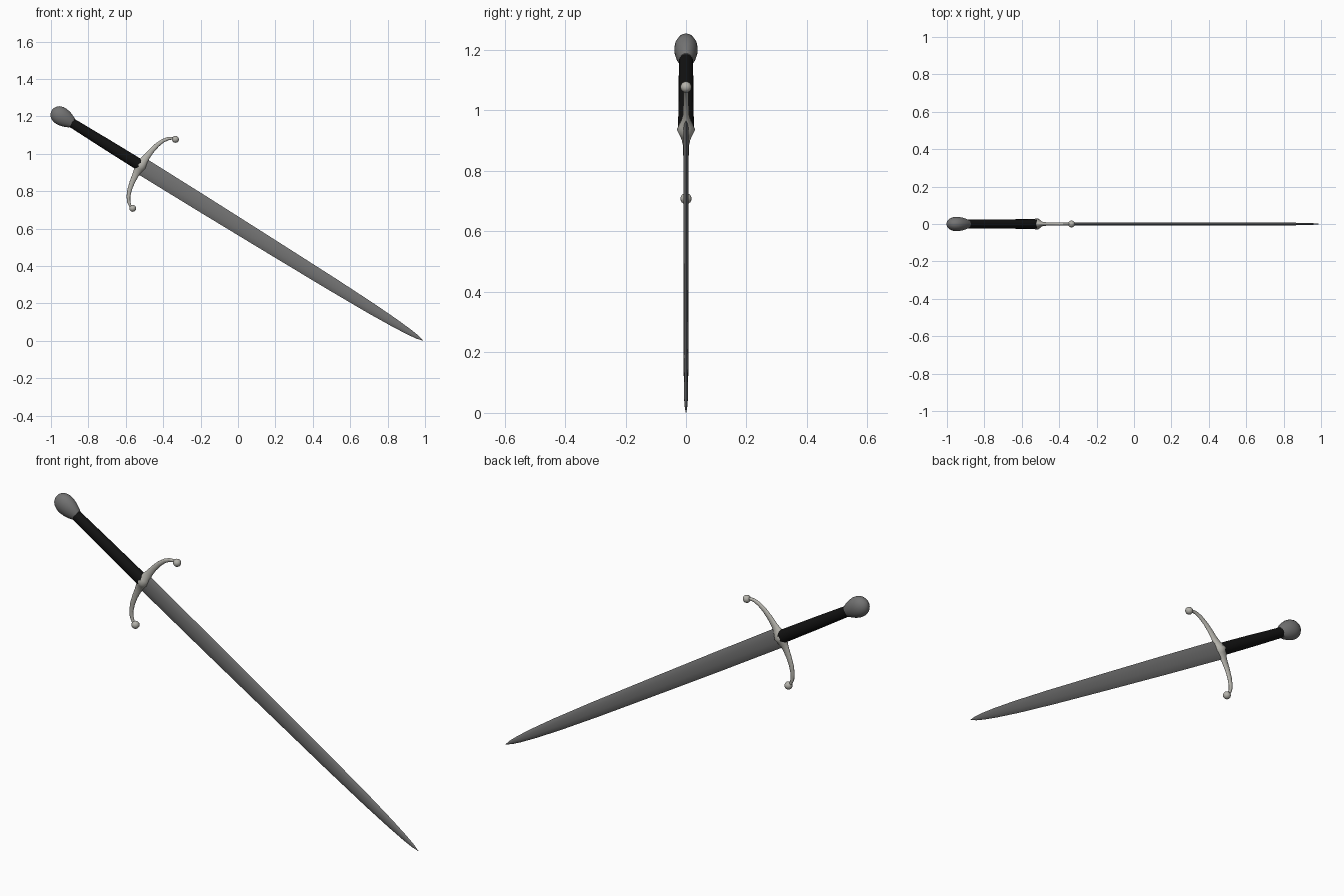
import bpy, bmesh, math
from mathutils import Matrix, Vector

if "Cube" in bpy.data.objects:
    bpy.data.objects.remove(bpy.data.objects["Cube"])

# Sword is modelled along local x (tip at +x), width along z, then tilted
PLACE = Matrix.Translation((-0.52, 0, 0.937)) @ Matrix.Rotation(math.radians(31.8), 4, 'Y')


def material(name, rgb):
    m = bpy.data.materials.new(name)
    m.diffuse_color = (*rgb, 1)
    m.use_nodes = True
    m.node_tree.nodes["Principled BSDF"].inputs["Base Color"].default_value = m.diffuse_color
    return m


STEEL = material("dark steel", (0.17, 0.17, 0.17))
SILVER = material("pale silver", (0.46, 0.45, 0.41))
LEATHER = material("black leather", (0.006, 0.006, 0.006))


def finish(name, bm, mat, angle=35):
    bmesh.ops.remove_doubles(bm, verts=bm.verts, dist=1e-5)
    bmesh.ops.recalc_face_normals(bm, faces=bm.faces)
    bm.transform(PLACE)
    mesh = bpy.data.meshes.new(name)
    bm.to_mesh(mesh)
    bm.free()
    mesh.materials.append(mat)
    ob = bpy.data.objects.new(name, mesh)
    bpy.context.collection.objects.link(ob)
    bpy.ops.object.select_all(action='DESELECT')
    ob.select_set(True)
    bpy.context.view_layer.objects.active = ob
    bpy.ops.object.shade_smooth_by_angle(angle=math.radians(angle))
    return ob


def loft(name, path, section, mat, angle=35):
    """path: (x, z, half width, half depth); section: unit (width, depth) points"""
    bm = bmesh.new()
    rings = []
    for i, (x, z, a, b) in enumerate(path):
        p, q = path[max(i - 1, 0)], path[min(i + 1, len(path) - 1)]
        t = Vector((q[0] - p[0], 0, q[1] - p[1])).normalized()
        n = Vector((-t.z, 0, t.x))
        rings.append([bm.verts.new(Vector((x, 0, z)) + n * a * w + Vector((0, b * d, 0)))
                      for w, d in section])
    k = len(section)
    for r0, r1 in zip(rings, rings[1:]):
        for j in range(k):
            bm.faces.new((r0[j], r0[(j + 1) % k], r1[(j + 1) % k], r1[j]))
    bm.faces.new(rings[0])
    bm.faces.new(rings[-1])
    return finish(name, bm, mat, angle)


def circle(n):
    return [(math.cos(2 * math.pi * i / n), math.sin(2 * math.pi * i / n)) for i in range(n)]


# Blade: flat lens section tapering to a rounded point
lens = [(1, 0), (0.75, 0.6), (0.3, 1), (-0.3, 1), (-0.75, 0.6),
        (-1, 0), (-0.75, -0.6), (-0.3, -1), (0.3, -1), (0.75, -0.6)]
blade = [(0.0, 0.047, 0.009), (0.4, 0.045, 0.009), (0.8, 0.041, 0.0085), (1.2, 0.036, 0.008),
         (1.45, 0.030, 0.008), (1.6, 0.023, 0.007), (1.69, 0.016, 0.006),
         (1.74, 0.010, 0.004), (1.776, 0.001, 0.001)]
loft("blade", [(s, 0, a, b) for s, a, b in blade], lens, STEEL)

# Grip: slightly tapered oval handle
loft("grip", [(-0.45, 0, 0.025, 0.023), (-0.22, 0, 0.029, 0.025), (0.0, 0, 0.031, 0.026)],
     circle(16), LEATHER)

# Pommel: flattened egg, fuller at the outer end
egg = [(-0.560, 0.001), (-0.557, 0.016), (-0.549, 0.030), (-0.536, 0.041), (-0.517, 0.048),
       (-0.495, 0.049), (-0.470, 0.044), (-0.448, 0.036), (-0.432, 0.028), (-0.428, 0.020)]
loft("pommel", [(s, 0, r, r * 0.79) for s, r in egg], circle(24), STEEL)

# Crossguard: arms sweep toward the tip, swelling at the centre
arm = [(0.0, 0.018, 0.027, 0.022), (0.001, 0.036, 0.021, 0.015), (0.003, 0.06, 0.017, 0.010),
       (0.008, 0.10, 0.014, 0.009), (0.017, 0.14, 0.012, 0.008), (0.031, 0.175, 0.010, 0.008),
       (0.047, 0.198, 0.009, 0.007), (0.065, 0.212, 0.007, 0.007), (0.083, 0.217, 0.006, 0.006)]
lower = [(x, -z, a, b) for x, z, a, b in reversed(arm)]
loft("crossguard", lower + [(0.0, 0.0, 0.030, 0.030)] + arm, circle(16), SILVER, 50)

# Ball ends of the crossguard
for side, label in ((1, "upper"), (-1, "lower")):
    bm = bmesh.new()
    bmesh.ops.create_uvsphere(bm, u_segments=16, v_segments=10, radius=0.0185,
                              matrix=Matrix.Translation((0.084, 0, 0.217 * side)))
    finish(label + "_guard_ball", bm, SILVER)
